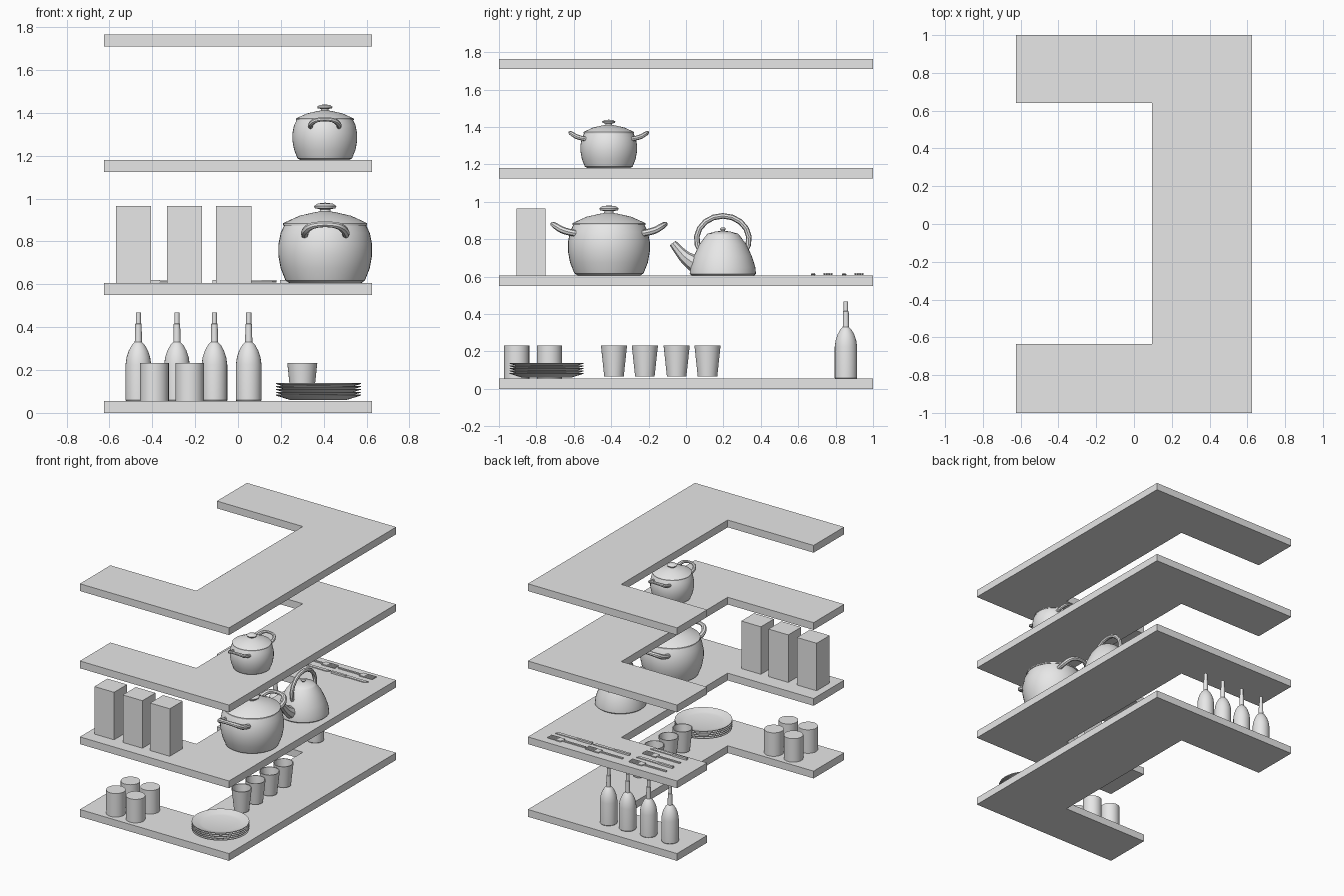
import bpy, bmesh, math

if "Cube" in bpy.data.objects:
    bpy.data.objects.remove(bpy.data.objects["Cube"])

grey = bpy.data.materials.new("light_grey")
grey.use_nodes = True
grey.diffuse_color = (0.8, 0.8, 0.8, 1)
grey.node_tree.nodes["Principled BSDF"].inputs["Base Color"].default_value = (0.8, 0.8, 0.8, 1)


def finish(name, bm, smooth=False):
    bmesh.ops.recalc_face_normals(bm, faces=bm.faces)
    mesh = bpy.data.meshes.new(name)
    bm.to_mesh(mesh)
    bm.free()
    mesh.materials.append(grey)
    ob = bpy.data.objects.new(name, mesh)
    bpy.context.collection.objects.link(ob)
    if smooth:
        shade(ob)
    return ob


def shade(ob):
    bpy.ops.object.select_all(action='DESELECT')
    ob.select_set(True)
    bpy.context.view_layer.objects.active = ob
    bpy.ops.object.shade_smooth_by_angle(angle=math.radians(35))


def slab(name, outline, z, height):
    """Extrude a flat outline upwards."""
    bm = bmesh.new()
    face = bm.faces.new([bm.verts.new((x, y, z)) for x, y in outline])
    new = bmesh.ops.extrude_face_region(bm, geom=[face])["geom"]
    verts = [v for v in new if isinstance(v, bmesh.types.BMVert)]
    bmesh.ops.translate(bm, verts=verts, vec=(0, 0, height))
    return finish(name, bm)


def box(name, x0, x1, y0, y1, z, height):
    return slab(name, [(x0, y0), (x1, y0), (x1, y1), (x0, y1)], z, height)


def lathe(name, profile, place, scale=1, sides=32):
    """Spin a radius/height profile around the vertical axis."""
    bm = bmesh.new()
    verts = [bm.verts.new((r * scale, 0, z * scale)) for r, z in profile]
    edges = [bm.edges.new(pair) for pair in zip(verts, verts[1:])]
    bmesh.ops.spin(bm, geom=verts + edges, cent=(0, 0, 0), axis=(0, 0, 1),
                   angle=math.tau, steps=sides)
    bmesh.ops.remove_doubles(bm, verts=bm.verts, dist=0.0001)
    bmesh.ops.translate(bm, verts=bm.verts, vec=place)
    return finish(name, bm, True)


def tube(name, points, place, radii, scale=1, kind='POLY'):
    """Sweep a round section along a path, with a radius at each point."""
    curve = bpy.data.curves.new(name, 'CURVE')
    curve.dimensions = '3D'
    curve.bevel_depth = scale
    curve.bevel_resolution = 2
    curve.use_fill_caps = True
    spline = curve.splines.new(kind)
    spline.points.add(len(points) - 1)
    if kind == 'NURBS':
        spline.use_endpoint_u = True
        spline.order_u = 3
        spline.resolution_u = 4
    for pt, p, r in zip(spline.points, points, radii):
        pt.co = [c * scale + o for c, o in zip(p, place)] + [1]
        pt.radius = r
    ob = bpy.data.objects.new(name, curve)
    bpy.context.collection.objects.link(ob)
    curve.materials.append(grey)
    bpy.ops.object.select_all(action='DESELECT')
    ob.select_set(True)
    bpy.context.view_layer.objects.active = ob
    bpy.ops.object.convert(target='MESH')
    shade(bpy.context.view_layer.objects.active)


# Four U-shaped shelves
U = [(-.625, -1), (.625, -1), (.625, 1), (-.625, 1),
     (-.625, .64), (.095, .64), (.095, -.635), (-.625, -.635)]
for i, z in enumerate((0, .55, 1.125, 1.71)):
    slab(f"shelf_{i + 1}", U, z, .055)
LOW, MID, HIGH = .055, .605, 1.18

# Closed jars
for x in (-.39, -.225):
    for y in (-.905, -.73):
        lathe("jar", [(0, 0), (.067, 0), (.067, .178), (0, .178)], (x, y, LOW))

# Stack of plates
plate = [(0, 0), (.13, 0), (.15, .006), (.198, .021), (.198, .025),
         (.15, .011), (.13, .006), (0, .006)]
for i in range(5):
    lathe(f"plate_{i + 1}", plate, (.375, -.745, LOW + .005 + i * .0135), sides=40)

# Open tapered cups
cup = [(0, 0), (.052, 0), (.07, .167), (.064, .167), (.047, .01), (0, .01)]
for y in (-.385, -.22, -.05, .115):
    lathe("cup", cup, (.3, y, LOW + .01))

# Bottles
bottle = [(0, 0), (.057, 0), (.06, .004), (.06, .17), (.055, .205), (.045, .235),
          (.03, .262), (.017, .275), (.015, .36), (.012, .362), (.012, .413), (0, .413)]
for x in (-.465, -.285, -.11, .05):
    lathe("bottle", bottle, (x, .855, LOW), sides=24)

# Upright boxes
for x in (-.57, -.332, -.103):
    box("carton", x, x + .165, -.905, -.75, MID, .36)

# Pots with lid, knob and two loop handles
pot = [(0, 0), (.165, 0), (.185, .012), (.208, .07), (.219, .13), (.219, .18),
       (.208, .235), (.19, .272), (0, .272)]
lid = [(0, .27), (.196, .27), (.196, .28), (.18, .288), (.12, .315), (.05, .331),
       (.026, .335), (.024, .345), (.048, .35), (.052, .36), (.035, .372), (0, .376)]
half = [(.095, .17, .225), (.1, .235, .235), (.075, .285, .265), (.03, .3, .275)]
for label, place, scale in (("large", (.407, -.412, MID), 1), ("small", (.405, -.413, HIGH), .69)):
    lathe(label + "_pot", pot, place, scale, 40)
    lathe(label + "_pot_lid", lid, place, scale, 40)
    for side in (-1, 1):
        loop = [(x, y * side, z) for x, y, z in half]
        loop += [(-x, y, z) for x, y, z in reversed(loop)]
        tube(label + "_pot_handle", loop, place,
             [.017, .019, .017, .014, .014, .017, .019, .017], scale, 'NURBS')

# Kettle with spout and arched handle
at = (.41, .197, MID)
lathe("kettle", [(0, 0), (.165, 0), (.177, .01), (.174, .045), (.155, .105),
                 (.125, .168), (.088, .218), (.08, .225), (.04, .236), (.01, .24),
                 (.016, .25), (.01, .258), (0, .259)], at, sides=40)
tube("kettle_spout", [(0, -.11, .04), (0, -.18, .08), (0, -.225, .12), (0, -.268, .175)],
     at, [.055, .04, .028, .02], kind='NURBS')
arch = [math.radians(-35 + i * 250 / 12) for i in range(13)]
tube("kettle_handle", [(0, .14 * math.cos(a), .195 + .125 * math.sin(a)) for a in arch],
     at, [.015] * len(arch))


# Cutlery laid along the back arm
def knife(x, y):
    box("knife_handle", x - .15, x - .03, y - .009, y + .009, MID, .014)
    slab("knife_blade", [(x - .03, y - .012), (x + .13, y - .012), (x + .15, y + .012),
                         (x - .03, y + .012)], MID + .004, .006)


def fork(x, y):
    box("fork_handle", x - .15, x + .04, y - .007, y + .007, MID + .004, .008)
    box("fork_head", x + .04, x + .08, y - .024, y + .024, MID + .004, .008)
    for i in range(4):
        t = y - .024 + i * .0133
        box("fork_tine", x + .08, x + .15, t, t + .008, MID + .006, .008)


for x, rows in ((.345, (.845,)), (.03, (.845,)), (-.335, (.68, .845))):
    for y in rows:
        knife(x, y)
        fork(x, y + .08)
